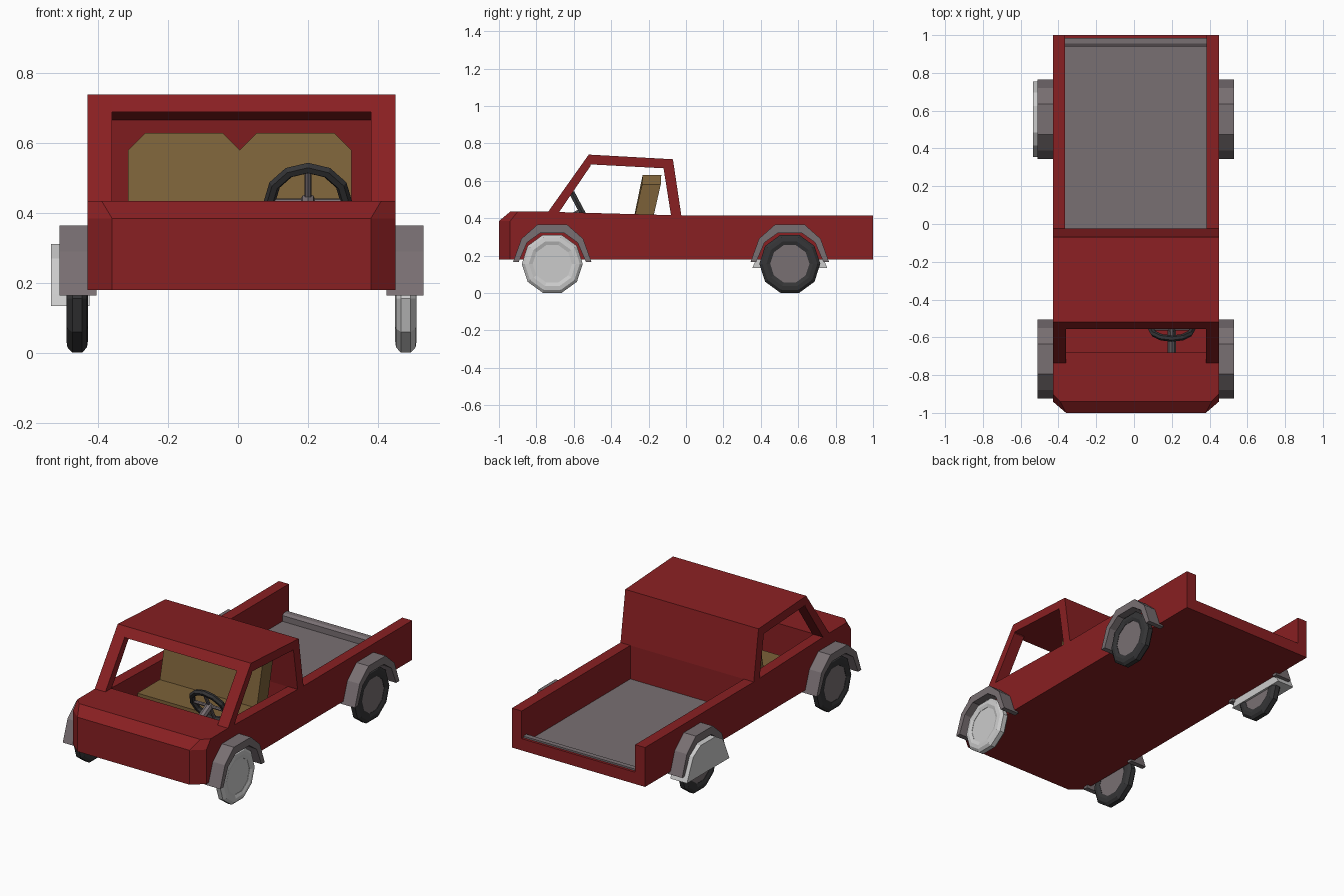
import bpy, bmesh, math
from mathutils import Vector

if "Cube" in bpy.data.objects:
    bpy.data.objects.remove(bpy.data.objects["Cube"])

CX = 0.01  # body centre line


def material(name, rgb):
    m = bpy.data.materials.new(name)
    m.diffuse_color = (*rgb, 1)
    m.use_nodes = True
    m.node_tree.nodes["Principled BSDF"].inputs["Base Color"].default_value = m.diffuse_color
    return m


RED = material("red_paint", (0.25, 0.014, 0.016))
GREY = material("dark_grey", (0.19, 0.16, 0.17))
BLACK = material("rubber", (0.035, 0.035, 0.037))
BROWN = material("seat_brown", (0.2, 0.12, 0.04))


def loft(name, loops, mat, capped=True, closed=False):
    """Skin equal-length point loops into a flat-shaded object."""
    bm = bmesh.new()
    rings = [[bm.verts.new(p) for p in loop] for loop in loops]
    pairs = list(zip(rings, rings[1:]))
    if closed:
        pairs.append((rings[-1], rings[0]))
    n = len(rings[0])
    for a, b in pairs:
        for i in range(n):
            j = (i + 1) % n
            bm.faces.new((a[i], a[j], b[j], b[i]))
    if capped and not closed:
        bm.faces.new(rings[0])
        bm.faces.new(rings[-1])
    bmesh.ops.recalc_face_normals(bm, faces=bm.faces)
    mesh = bpy.data.meshes.new(name)
    bm.to_mesh(mesh)
    bm.free()
    ob = bpy.data.objects.new(name, mesh)
    bpy.context.collection.objects.link(ob)
    if mat:
        mesh.materials.append(mat)
    return ob


def prism(name, profile, x0, x1, mat):
    """Extrude a (y, z) profile from x0 to x1."""
    return loft(name, [[(x, y, z) for y, z in profile] for x in (x0, x1)], mat)


def box(name, x0, x1, y0, y1, z0, z1, mat):
    return prism(name, [(y0, z0), (y1, z0), (y1, z1), (y0, z1)], x0, x1, mat)


def lathe(name, section, cx, cy, cz, mat, closed, sides=10):
    """Revolve (x, radius) section points about an x-axis axle, flat side down."""
    loops = []
    for x, r in section:
        angles = [2 * math.pi * (i + 0.5) / sides - math.pi / 2 for i in range(sides)]
        loops.append([(cx + x, cy + r * math.cos(a), cz + r * math.sin(a)) for a in angles])
    return loft(name, loops, mat, closed=closed)


# Nose and hood, chamfered at the corners and the top front edge
def nose_loop(z, wide, side_y, narrow, front_y):
    half = [(0.44, -0.68), (wide, side_y), (narrow, front_y)]
    return [(CX + x, y, z) for x, y in half] + [(CX - x, y, z) for x, y in reversed(half)]


loft("hood", [nose_loop(0.18, 0.44, -0.94, 0.37, -1.0),
              nose_loop(0.385, 0.44, -0.94, 0.37, -1.0),
              nose_loop(0.435, 0.44, -0.90, 0.40, -0.94)], RED)

# Floor, bed and tailgate sill
box("floor", CX - 0.43, CX + 0.43, -0.69, 0.995, 0.18, 0.205, RED)
box("bed_floor", CX - 0.38, CX + 0.38, -0.03, 0.96, 0.2, 0.215, GREY)
box("tailgate_sill", CX - 0.39, CX + 0.39, 0.965, 1.0, 0.18, 0.25, RED)
prism("tailgate_bar", [(0.94, 0.21), (0.985, 0.21), (0.985, 0.26), (0.955, 0.26), (0.94, 0.25)],
      CX - 0.385, CX + 0.385, GREY)

# Cab roof and back wall
prism("roof", [(-0.555, 0.69), (-0.52, 0.74), (-0.07, 0.715), (-0.08, 0.665)],
      CX - 0.44, CX + 0.44, RED)
prism("cab_back", [(-0.12, 0.667), (-0.07, 0.715), (-0.025, 0.415), (-0.025, 0.2),
                   (-0.08, 0.2), (-0.08, 0.415)], CX - 0.44, CX + 0.44, RED)

SIDE = [(-0.69, 0.18), (1.0, 0.18), (1.0, 0.415), (-0.03, 0.415), (-0.69, 0.433)]
PILLAR = [(-0.74, 0.43), (-0.52, 0.74), (-0.51, 0.68), (-0.68, 0.43)]
# Fender arch as half outlines: (offset from axle, height)
OUTER = [(-0.21, 0.165), (-0.165, 0.29), (-0.08, 0.365)]
INNER = [(-0.18, 0.165), (-0.135, 0.27), (-0.065, 0.32)]


def arch(half):
    return half + [(-y, z) for y, z in reversed(half)]


FENDER = arch(OUTER) + arch(INNER)[::-1]
TYRE = [(-0.024, 0.105), (-0.031, 0.125), (-0.028, 0.147), (-0.014, 0.163),
        (0.014, 0.163), (0.028, 0.147), (0.031, 0.125), (0.024, 0.105)]

for side, s in (("right", 1), ("left", -1)):
    # Body sides and windscreen pillars
    prism(f"{side}_body_side", SIDE, CX + s * 0.375, CX + s * 0.44, RED)
    prism(f"{side}_pillar", PILLAR, CX + s * 0.37, CX + s * 0.44, RED)

    # Fenders and wheels
    for end, y in (("front", -0.715), ("rear", 0.555)):
        label = f"{end}_{side}"
        prism(f"{label}_fender", [(y + a, z) for a, z in FENDER],
              CX + s * 0.415, CX + s * 0.52, GREY)
        pale = label == "front_right"
        wx = CX + s * 0.47
        lathe(f"{label}_tyre", TYRE, wx, y, 0.156, None if pale else BLACK, True)
        lathe(f"{label}_hub", [(-0.022, 0.107), (0.022, 0.107)], wx, y, 0.156,
              None if pale else GREY, False)

    # Seats: chamfered back leaning rearward, and cushion
    sx = CX + s * 0.165 + 0.01 * (s < 0) - 0.01
    half = [(0.16, 0.0, 0.25), (0.16, 0.075, 0.58), (0.11, 0.078, 0.63)]
    outline = half + [(-x, y, z) for x, y, z in reversed(half)]
    base = -0.31
    loft(f"{side}_seat_back", [[(sx + x, base + y + d, z) for x, y, z in outline]
                               for d in (0, 0.1)], BROWN)
    box(f"{side}_seat_cushion", sx - 0.16, sx + 0.16, -0.5, -0.22, 0.2, 0.35, BROWN)

# Pale solid cover over the rear left wheel
COVER = [(-0.20, 0.135), (-0.185, 0.17), (-0.14, 0.27), (-0.07, 0.312)]
prism("rear_left_wheel_cover", [(0.555 + y, z) for y, z in arch(COVER)], -0.535, -0.425, None)

# Steering wheel with cross spokes and column
centre = Vector((0.2, -0.555, 0.432))
tilt = math.radians(-62)
bpy.ops.mesh.primitive_torus_add(major_segments=12, minor_segments=6, major_radius=0.11,
                                 minor_radius=0.017, location=centre, rotation=(tilt, 0, 0))
rim = bpy.context.object
rim.name = "steering_wheel"
rim.data.materials.append(BLACK)


def rod(name, a, b, r):
    d = Vector(b) - Vector(a)
    bpy.ops.mesh.primitive_cylinder_add(vertices=8, radius=r, depth=d.length,
                                        location=(Vector(a) + Vector(b)) / 2,
                                        rotation=d.to_track_quat('Z', 'Y').to_euler())
    bpy.context.object.name = name
    bpy.context.object.data.materials.append(GREY)


axis = Vector((0, -math.sin(tilt), math.cos(tilt)))
up = Vector((0, -math.cos(tilt), -math.sin(tilt)))
across = Vector((0.11, 0, 0))
rod("spoke_across", centre - across, centre + across, 0.01)
rod("spoke_upright", centre - up * 0.11, centre + up * 0.11, 0.01)
rod("steering_column", centre + axis * 0.01, centre - axis * 0.17, 0.022)
